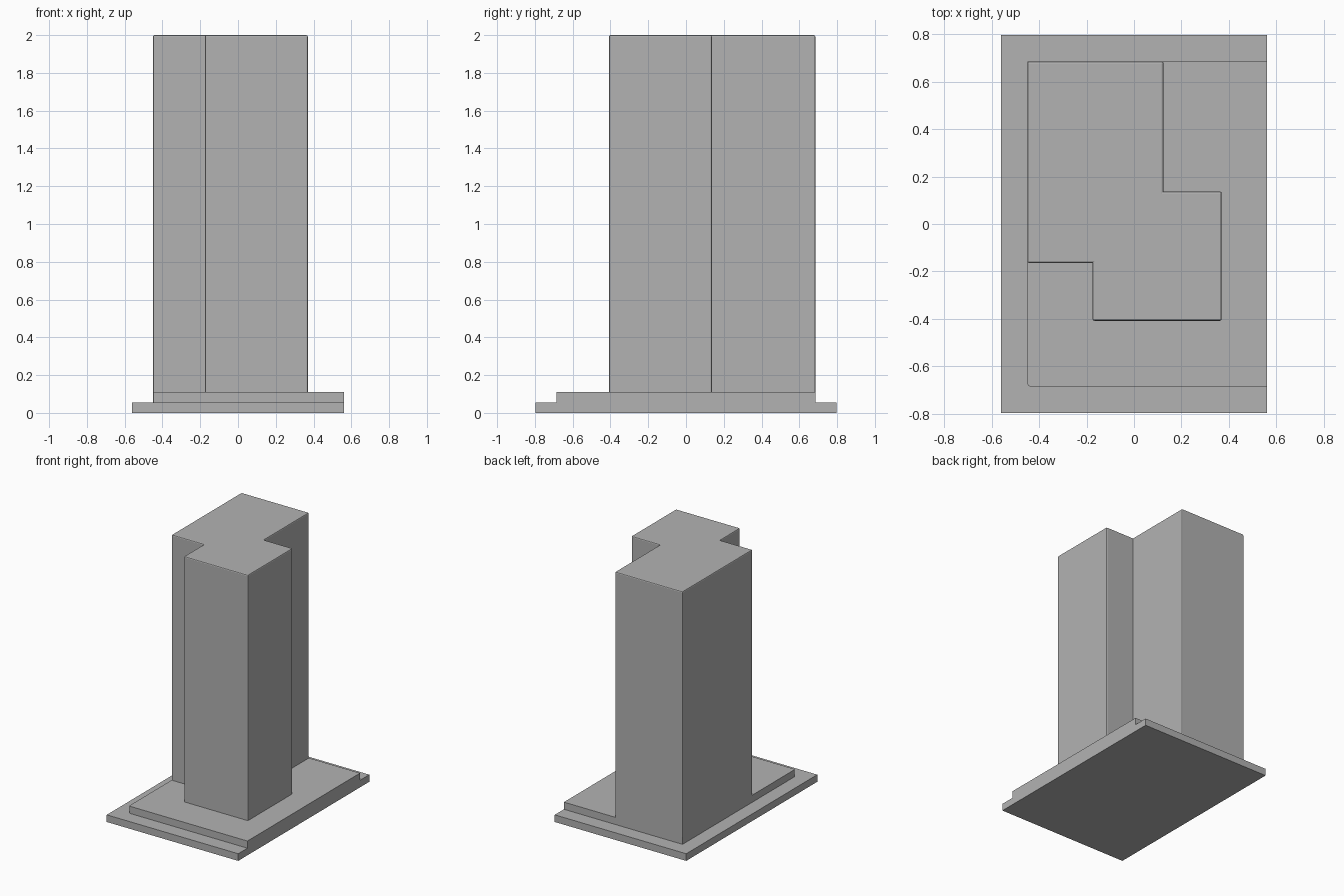
import bpy
import bmesh

cube = bpy.data.objects.get("Cube")
if cube:
    bpy.data.objects.remove(cube, do_unlink=True)

# Single grey finish
GREY = (0.448, 0.448, 0.448, 1.0)
grey = bpy.data.materials.new("plain grey")
grey.use_nodes = True
grey.diffuse_color = GREY
grey.node_tree.nodes["Principled BSDF"].inputs["Base Color"].default_value = GREY


def extrude_plan(name, plan, bottom, top, soften=None, width=0.008):
    """Raise a counter-clockwise plan outline; round the edges picked by soften."""
    bm = bmesh.new()
    face = bm.faces.new([bm.verts.new((x, y, bottom)) for x, y in plan])
    raised = bmesh.ops.extrude_face_region(bm, geom=[face], use_keep_orig=True)
    for item in raised["geom"]:
        if isinstance(item, bmesh.types.BMVert):
            item.co.z = top
    bmesh.ops.recalc_face_normals(bm, faces=bm.faces)
    if soften:
        edges = [e for e in bm.edges if soften(e)]
        bmesh.ops.bevel(bm, geom=edges, offset=width, segments=2,
                        profile=0.5, affect='EDGES')
    mesh = bpy.data.meshes.new(name)
    bm.to_mesh(mesh)
    bm.free()
    mesh.materials.append(grey)
    obj = bpy.data.objects.new(name, mesh)
    bpy.context.collection.objects.link(obj)
    return obj


def rectangle(x0, x1, y0, y1):
    return [(x0, y0), (x1, y0), (x1, y1), (x0, y1)]


def is_vertical(edge):
    a, b = edge.verts
    return abs(a.co.z - b.co.z) > 0.01


def tower_edges(edge):
    # Roof rim and outward corners; inner corners and the foot stay crisp
    if is_vertical(edge):
        return edge.is_convex
    return edge.verts[0].co.z > 1


def podium_corner(edge):
    v = edge.verts[0].co
    return is_vertical(edge) and v.x < 0 and v.y < 0


BASE_TOP, PODIUM_TOP, ROOF = 0.055, 0.11, 2.0

# Ground slab and podium
extrude_plan("base_slab", rectangle(-0.56, 0.56, -0.797, 0.797), 0, BASE_TOP)
extrude_plan("podium", rectangle(-0.45, 0.56, -0.685, 0.685),
             BASE_TOP, PODIUM_TOP, podium_corner, 0.012)

# Tower with two stepped corners
tower_plan = [(-0.175, -0.408), (0.37, -0.408), (0.37, 0.137), (0.125, 0.137),
              (0.125, 0.685), (-0.45, 0.685), (-0.45, -0.165), (-0.175, -0.165)]
extrude_plan("tower", tower_plan, PODIUM_TOP, ROOF, tower_edges)
